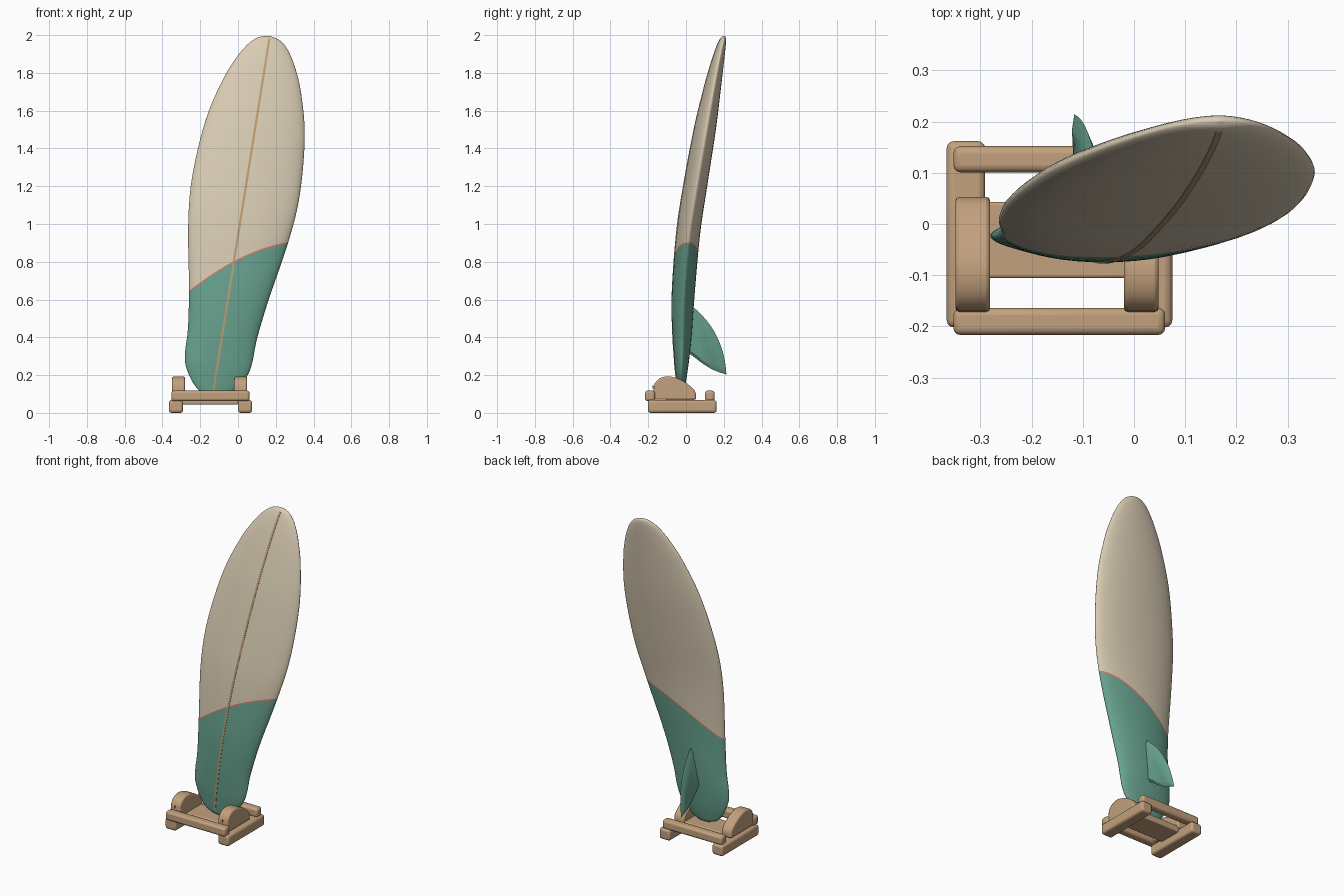
import bpy, bmesh, math

if "Cube" in bpy.data.objects:
    bpy.data.objects.remove(bpy.data.objects["Cube"])


def material(name, rgb):
    m = bpy.data.materials.new(name)
    m.diffuse_color = (*rgb, 1)
    m.use_nodes = True
    m.node_tree.nodes["Principled BSDF"].inputs["Base Color"].default_value = m.diffuse_color
    return m


CREAM = material("cream", (0.69, 0.60, 0.45))
GREEN = material("sea_green", (0.14, 0.37, 0.28))
CORAL = material("coral", (0.75, 0.19, 0.13))
WOOD = material("wood", (0.54, 0.355, 0.205))
TAN = material("tan", (0.52, 0.34, 0.18))


def make_object(name, bm, mats, angle=40):
    bmesh.ops.recalc_face_normals(bm, faces=bm.faces)
    me = bpy.data.meshes.new(name)
    bm.to_mesh(me)
    bm.free()
    ob = bpy.data.objects.new(name, me)
    bpy.context.collection.objects.link(ob)
    for m in mats:
        me.materials.append(m)
    for o in bpy.context.selected_objects:
        o.select_set(False)
    ob.select_set(True)
    bpy.context.view_layer.objects.active = ob
    bpy.ops.object.shade_smooth_by_angle(angle=math.radians(angle))
    return ob


def add_bevel(ob, width, segments=3):
    b = ob.modifiers.new("round", "BEVEL")
    b.width, b.segments, b.limit_method = width, segments, "ANGLE"


# Board profile along its axis: height, half width, half thickness, depth centre
STATIONS = [
    (0.088, 0.0, 0.0, -0.028), (0.10, 0.06, 0.012, -0.028),
    (0.13, 0.102, 0.019, -0.027), (0.18, 0.141, 0.027, -0.025),
    (0.24, 0.171, 0.035, -0.024), (0.31, 0.181, 0.042, -0.022),
    (0.42, 0.185, 0.051, -0.020), (0.63, 0.213, 0.060, -0.014),
    (0.95, 0.269, 0.063, 0.012), (1.2, 0.289, 0.063, 0.049),
    (1.5, 0.267, 0.058, 0.100), (1.72, 0.213, 0.045, 0.140),
    (1.85, 0.160, 0.034, 0.166), (1.93, 0.112, 0.025, 0.184),
    (1.97, 0.073, 0.018, 0.194), (1.988, 0.038, 0.011, 0.199),
    (1.995, 0.0, 0.0, 0.201)]


def catmull(points, steps):
    pts = [points[0]] + points + [points[-1]]
    out = []
    for a, b, c, d in zip(pts, pts[1:], pts[2:], pts[3:]):
        for i in range(steps):
            t = i / steps
            out.append(tuple(0.5 * (2 * q + (r - p) * t + (2 * p - 5 * q + 4 * r - s) * t * t
                                    + (3 * q - p - 3 * r + s) * t ** 3)
                             for p, q, r, s in zip(a, b, c, d)))
    return out + [points[-1]]


SAMPLES = catmull(STATIONS, 6)


def station(z):
    z = min(max(z, SAMPLES[0][0]), SAMPLES[-1][0])
    for a, b in zip(SAMPLES, SAMPLES[1:]):
        if z <= b[0]:
            t = (z - a[0]) / max(b[0] - a[0], 1e-9)
            return [p + (q - p) * t for p, q in zip(a[1:], b[1:])]
    return SAMPLES[-1][1:]


def place(z, w, y):
    """Lean the board sideways: z along the axis, w across it."""
    return (-0.149 + 0.159 * z + w * 0.988, y, z - w * 0.155)


# Board, with rows bent to follow the diagonal colour seam
SEAM, HALF, N = 0.80, 0.004, 48
rows = [s[0] for s in SAMPLES if abs(s[0] - SEAM) > 0.02]
rows = sorted(rows + [SEAM - HALF, SEAM + HALF])
bm = bmesh.new()
rings = []
for r in rows:
    ring = []
    fall = math.exp(-((r - SEAM) / 0.3) ** 2)
    if r in (rows[0], rows[-1]):
        fall = 0
    for i in range(N):
        a = 2 * math.pi * i / N
        u, v = math.cos(a), math.sin(a)
        z = r
        for _ in range(4):
            w = u * station(z)[0]
            z = r + fall * (0.74 * w - 0.8 * w * w)
        hw, ht, yc = station(z)
        ring.append(bm.verts.new(place(z, u * hw, yc + ht * math.copysign(abs(v) ** 1.15, v))))
    rings.append(ring)
for k in range(len(rows) - 1):
    mid = (rows[k] + rows[k + 1]) / 2
    for i in range(N):
        j = (i + 1) % N
        f = bm.faces.new((rings[k][i], rings[k][j], rings[k + 1][j], rings[k + 1][i]))
        f.material_index = 2 if abs(mid - SEAM) < HALF else (1 if mid < SEAM else 0)
bmesh.ops.remove_doubles(bm, verts=bm.verts, dist=1e-5)
make_object("board", bm, [CREAM, GREEN, CORAL], 60)

# Stringer strip on the front of the board
bm = bmesh.new()
prev = None
for i in range(81):
    z = 0.12 + (1.98 - 0.12) * i / 80
    hw, ht, yc = station(z)
    cur = [bm.verts.new(place(z, w, yc - ht + dy))
           for w, dy in ((-0.006, 0.003), (-0.006, -0.002), (0.006, -0.002), (0.006, 0.003))]
    if prev:
        for j in range(3):
            bm.faces.new((prev[j], prev[j + 1], cur[j + 1], cur[j]))
    prev = cur
make_object("stringer", bm, [TAN])

# Fin on the back of the board: depth, height outline, thicker in the middle
trail = catmull([(0.0, 0.60), (0.045, 0.555), (0.10, 0.50), (0.15, 0.43),
                 (0.19, 0.34), (0.208, 0.26), (0.214, 0.203)], 3)
lower = catmull([(0.214, 0.203), (0.15, 0.225), (0.09, 0.26), (0.03, 0.305), (-0.01, 0.33)], 3)
outline = trail + lower[1:]
bm = bmesh.new()
edge = [bm.verts.new(place(z, 0, y)) for y, z in outline]
for side in (-1, 1):
    inner = [bm.verts.new(place(0.37 + (z - 0.37) * 0.8, side * 0.010, 0.06 + (y - 0.06) * 0.8))
             for y, z in outline]
    bm.faces.new(inner)
    for i in range(len(edge)):
        j = (i + 1) % len(edge)
        bm.faces.new((edge[i], edge[j], inner[j], inner[i]))
make_object("fin", bm, [GREEN], 30)


def bar(name, x0, x1, y0, y1, z0, z1, bevel=0.014):
    bm = bmesh.new()
    bmesh.ops.create_cube(bm, size=1)
    for v in bm.verts:
        v.co = ((x0 + x1) / 2 + v.co.x * (x1 - x0), (y0 + y1) / 2 + v.co.y * (y1 - y0),
                (z0 + z1) / 2 + v.co.z * (z1 - z0))
    add_bevel(make_object(name, bm, [WOOD]), bevel)


# Stand: crossbars and base plate
bar("front_crossbar", -0.353, 0.061, -0.217, -0.164, 0.062, 0.118)
bar("back_crossbar", -0.353, 0.061, 0.101, 0.152, 0.062, 0.118)
bar("base_plate", -0.30, 0.0, -0.106, 0.043, 0.045, 0.085, 0.006)

# Stand: a runner, a domed cheek and a dowel on each side
cheek = catmull([(-0.171, 0.07), (-0.170, 0.14), (-0.150, 0.175), (-0.115, 0.191),
                 (-0.075, 0.191), (-0.02, 0.171), (0.025, 0.14), (0.05, 0.11), (0.053, 0.07)], 3)
for side, rx, cx in (("left", -0.3285, -0.315), ("right", 0.0375, 0.014)):
    bar(side + "_runner", rx - 0.0375, rx + 0.0375, -0.202, 0.162, 0, 0.068)
    bm = bmesh.new()
    face = bm.faces.new([bm.verts.new((cx - 0.034, y, z)) for y, z in cheek])
    ext = bmesh.ops.extrude_face_region(bm, geom=[face])["geom"]
    bmesh.ops.translate(bm, vec=(0.068, 0, 0), verts=[g for g in ext if isinstance(g, bmesh.types.BMVert)])
    add_bevel(make_object(side + "_cheek", bm, [WOOD]), 0.008, 2)
    bm = bmesh.new()
    bmesh.ops.create_cone(bm, cap_ends=True, segments=16, radius1=0.008, radius2=0.008, depth=0.03)
    for v in bm.verts:
        v.co = (cx, -0.163 + v.co.z, 0.137 + v.co.y)
    make_object(side + "_dowel", bm, [TAN])
